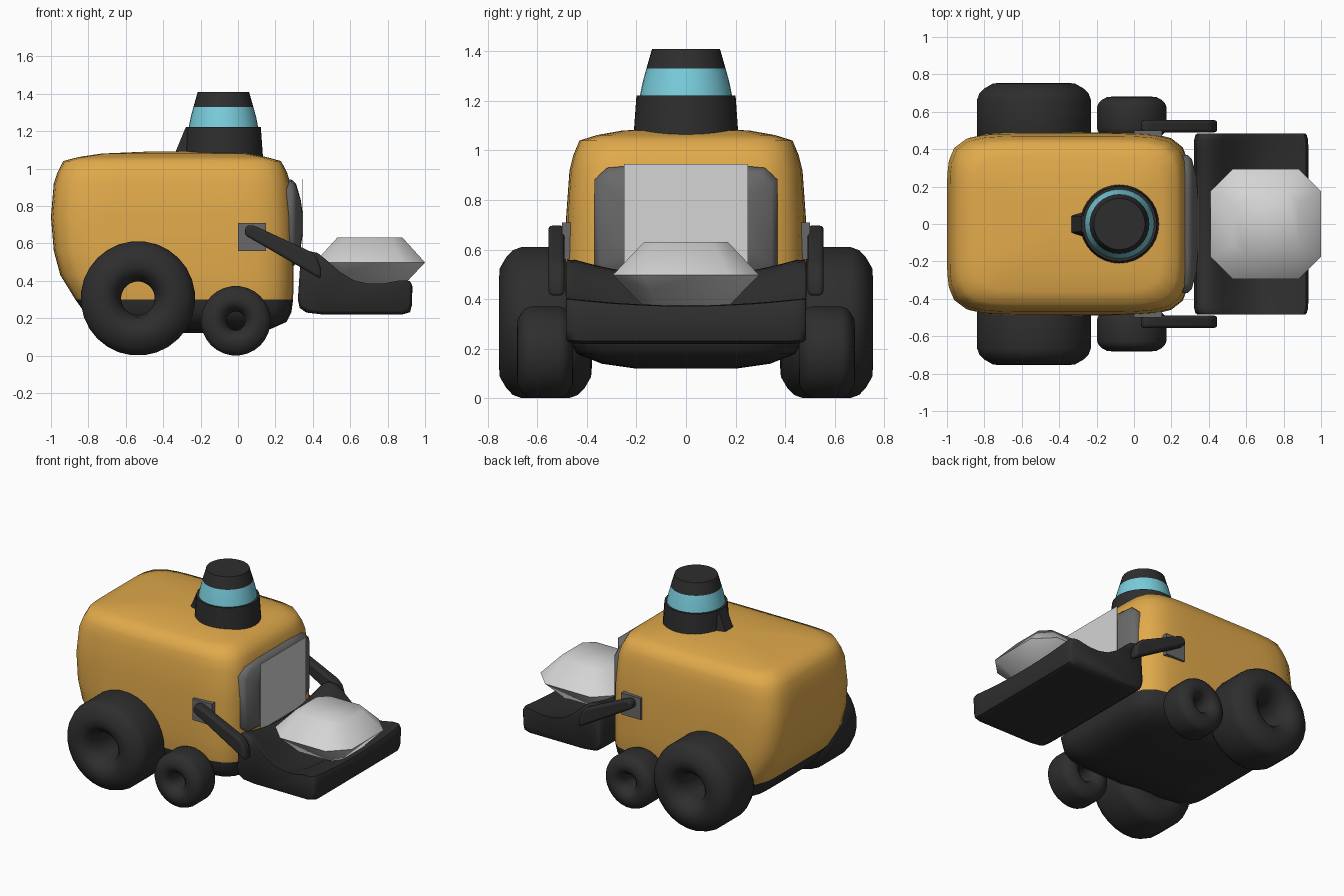
import bpy, bmesh, math
from mathutils import Matrix

cube = bpy.data.objects.get("Cube")
if cube:
    bpy.data.objects.remove(cube, do_unlink=True)


def material(name, r, g, b):
    m = bpy.data.materials.new(name)
    m.use_nodes = True
    m.diffuse_color = (r, g, b, 1)
    bsdf = m.node_tree.nodes["Principled BSDF"]
    bsdf.inputs["Base Color"].default_value = (r, g, b, 1)
    bsdf.inputs["Roughness"].default_value = 0.7
    return m


YELLOW = material("warm_yellow", 0.75, 0.40, 0.07)
DARK = material("charcoal", 0.027, 0.027, 0.027)
CYAN = material("pale_cyan", 0.19, 0.61, 0.72)
GREY = material("mid_grey", 0.14, 0.14, 0.14)
LIGHT = material("light_grey", 0.66, 0.66, 0.66)


def finish(bm, name, mats, angle=40, bevel=0):
    bmesh.ops.recalc_face_normals(bm, faces=bm.faces[:])
    mesh = bpy.data.meshes.new(name)
    bm.to_mesh(mesh)
    bm.free()
    ob = bpy.data.objects.new(name, mesh)
    bpy.context.collection.objects.link(ob)
    for m in mats:
        mesh.materials.append(m)
    if bevel:
        mod = ob.modifiers.new("soft_edges", "BEVEL")
        mod.width, mod.segments = bevel, 3
    bpy.ops.object.select_all(action="DESELECT")
    ob.select_set(True)
    bpy.context.view_layer.objects.active = ob
    bpy.ops.object.shade_smooth_by_angle(angle=math.radians(angle))
    return ob


def loft(rings, name, mats, closed=False, **kw):
    """Skin a list of equal-length point rings, capped or joined end to end."""
    bm = bmesh.new()
    vs = [[bm.verts.new(p) for p in ring] for ring in rings]
    n = len(rings[0])
    pairs = list(zip(vs, vs[1:])) + ([(vs[-1], vs[0])] if closed else [])
    for a, b in pairs:
        for i in range(n):
            j = (i + 1) % n
            bm.faces.new((a[i], a[j], b[j], b[i]))
    if not closed:
        bm.faces.new(vs[0])
        bm.faces.new(vs[-1])
    for f in bm.faces:
        if len(mats) > 1 and f.calc_center_median().z < 0.3:
            f.material_index = 1
    return finish(bm, name, mats, **kw)


def box(name, mat, center, size, **kw):
    bm = bmesh.new()
    bmesh.ops.create_cube(bm, size=1, matrix=Matrix.Translation(center) @ Matrix.Diagonal((*size, 1)))
    return finish(bm, name, [mat], **kw)


def rounded_ring(x0, x1, w, z, n=6.5, count=56):
    ring = []
    for i in range(count):
        t = 2 * math.pi * (i + 0.5) / count
        c, s = math.cos(t), math.sin(t)
        k = (abs(c) ** n + abs(s) ** n) ** (-1 / n)
        ring.append(((x0 + x1) / 2 + (x1 - x0) / 2 * c * k, w * s * k, z))
    return ring


def round_ring(x, r, z, count=32):
    return [(x + r * math.cos(2 * math.pi * i / count), r * math.sin(2 * math.pi * i / count), z)
            for i in range(count)]


# Body shell: rounded box, dark below the skirt line
body_levels = [(-0.45, 0.05, 0.2, 0.12), (-0.66, 0.17, 0.34, 0.14), (-0.79, 0.26, 0.44, 0.18),
               (-0.82, 0.285, 0.47, 0.23), (-0.87, 0.295, 0.484, 0.3), (-0.95, 0.297, 0.488, 0.43),
               (-0.985, 0.297, 0.488, 0.56), (-1.0, 0.295, 0.483, 0.74), (-0.985, 0.28, 0.47, 0.92),
               (-0.965, 0.262, 0.455, 0.98), (-0.935, 0.23, 0.43, 1.04), (-0.85, 0.15, 0.36, 1.062),
               (-0.73, 0.05, 0.26, 1.08), (-0.5, -0.15, 0.1, 1.09)]
loft([rounded_ring(*lv) for lv in body_levels], "body", [YELLOW, DARK], angle=50)

# Beacon tower on the roof
TX = -0.078
loft([round_ring(TX, 0.213, 1.04), round_ring(TX, 0.2, 1.222)], "beacon_base", [DARK])
loft([round_ring(TX, r, z) for r, z in ((0.186, 1.22), (0.175, 1.275), (0.16, 1.33))],
     "beacon_lens", [CYAN])
loft([round_ring(TX, 0.16, 1.33), round_ring(TX, 0.137, 1.41)], "beacon_cap", [DARK])
loft([[(-0.35, -0.045, 1.05), (-0.2, -0.09, 1.05), (-0.2, 0.09, 1.05), (-0.35, 0.045, 1.05)],
      [(-0.28, -0.04, 1.22), (-0.2, -0.08, 1.22), (-0.2, 0.08, 1.22), (-0.28, 0.04, 1.22)]],
     "beacon_fin", [DARK])


# Windscreen bulging from the nose, with a flat plate in front
def screen_ring(x, w, h):
    return [(x, y * w, 0.705 + z * h) for y, z in
            ((1, 0.75), (0.86, 0.95), (0.5, 1), (-0.5, 1), (-0.86, 0.95), (-1, 0.75),
             (-1, -0.75), (-0.86, -0.95), (-0.5, -1), (0.5, -1), (0.86, -0.95), (1, -0.75))]


loft([screen_ring(*s) for s in ((0.22, 0.365, 0.235), (0.285, 0.37, 0.237), (0.31, 0.345, 0.215),
                                (0.335, 0.25, 0.13), (0.345, 0.13, 0.06))],
     "windscreen", [GREY], angle=60)
box("nose_plate", LIGHT, (0.346, 0, 0.715), (0.004, 0.5, 0.46))


# Tyres: a closed section spun around the axle
def tyre(name, x, y, r, hw, hole, rim):
    half = [(hole, 0.4), (hole + 0.25 * (rim - hole), 0.7), (rim, 0.9), (rim + 0.2 * (r - rim), 1),
            (rim + 0.5 * (r - rim), 0.98), (r * 0.87, 0.84), (r * 0.96, 0.7), (r, 0.52)]
    section = half + [(a, -b) for a, b in reversed(half)]
    rings = []
    for i in range(28):
        t = 2 * math.pi * (i + 0.5) / 28
        rings.append([(x + a * math.cos(t), y + b * hw, r + a * math.sin(t)) for a, b in section])
    loft(rings, name, [DARK], closed=True, angle=60)


ARM = [(0.035, 0.645), (0.04, 0.69), (0.07, 0.7), (0.12, 0.68), (0.39, 0.555),
       (0.425, 0.52), (0.445, 0.46), (0.442, 0.41)]
for side, s in (("left", 1), ("right", -1)):
    tyre(f"rear_tyre_{side}", -0.535, s * 0.567, 0.306, 0.188, 0.09, 0.135)
    tyre(f"front_tyre_{side}", -0.012, s * 0.568, 0.186, 0.113, 0.05, 0.08)
    box(f"arm_bracket_{side}", GREY, (0.075, s * 0.475, 0.635), (0.15, 0.05, 0.15))
    loft([[(x, s * y, z) for x, z in ARM] for y in (0.49, 0.555)],
         f"lift_arm_{side}", [DARK], bevel=0.018, angle=60)

# Scoop: its side profile swept across, sagging towards the middle
SCOOP = [(0.32, 0.3), (0.33, 0.255), (0.365, 0.23), (0.45, 0.22), (0.88, 0.22), (0.92, 0.232),
         (0.93, 0.27), (0.932, 0.38), (0.92, 0.402), (0.88, 0.405), (0.78, 0.385), (0.7, 0.385),
         (0.62, 0.405), (0.54, 0.455), (0.47, 0.52), (0.42, 0.562), (0.37, 0.572), (0.335, 0.55)]
rings = []
for i in range(-8, 9):
    u = math.sin(i / 8 * math.pi / 2)
    shrink = 1 - 0.12 * abs(u) ** 40
    sag = 1 - u * u
    ring = []
    for x, z in SCOOP:
        if z > 0.35:
            z -= sag * (0.03 if x > 0.75 else 0.08)
        ring.append((0.626 + (x - 0.626) * (1 - (1 - shrink) / 2), 0.485 * u, 0.38 + (z - 0.38) * shrink))
    rings.append(ring)
loft(rings, "scoop", [DARK], angle=55)


# Cut boulder resting in the scoop
def gem_ring(hx, hy, cut, z):
    quad = [(hx, hy - cut), (hx - cut, hy)]
    pts = quad + [(-x, y) for x, y in reversed(quad)]
    pts += [(-x, -y) for x, y in pts]
    return [(0.705 + x, y, z) for x, y in pts]


loft([gem_ring(0.175, 0.17, 0.06, 0.37), gem_ring(0.295, 0.295, 0.12, 0.498),
      gem_ring(0.175, 0.17, 0.06, 0.63)], "boulder", [LIGHT], angle=52)
